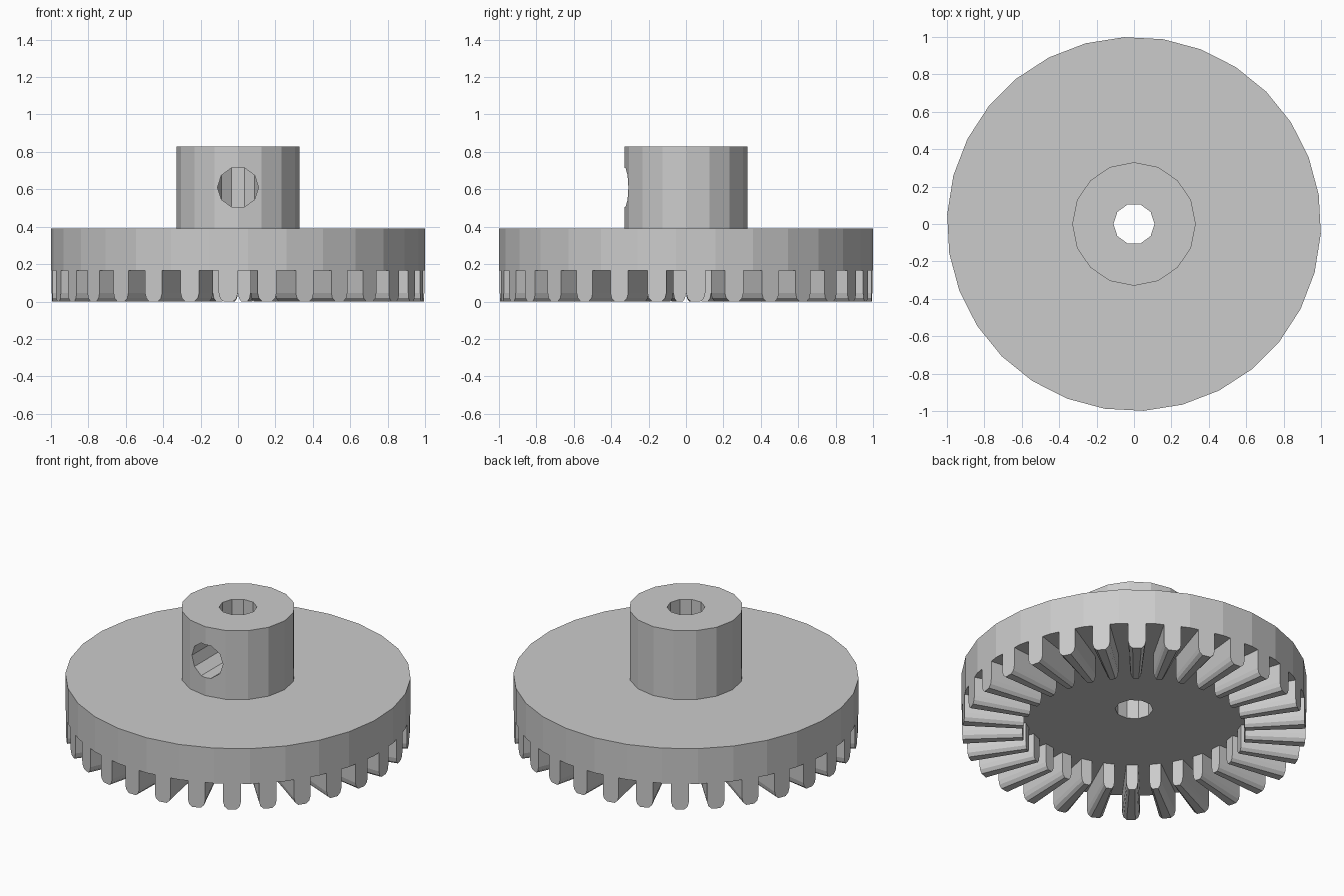
import bpy, bmesh
from math import pi, cos, sin, radians

if "Cube" in bpy.data.objects:
    bpy.data.objects.remove(bpy.data.objects["Cube"])

TEETH = 30
PITCH = 2 * pi / TEETH
PHASE = radians(3)
ROOT, TOP, HUB_TOP = 0.165, 0.39, 0.83


def make_object(name, bm):
    bmesh.ops.recalc_face_normals(bm, faces=bm.faces)
    mesh = bpy.data.meshes.new(name)
    bm.to_mesh(mesh)
    bm.free()
    obj = bpy.data.objects.new(name, mesh)
    bpy.context.collection.objects.link(obj)
    return obj


def prism(name, radius, z0, z1, sides, turn=0.0):
    """Upright n-sided prism with a corner at angle `turn`."""
    bm = bmesh.new()
    rings = [[bm.verts.new((radius * cos(turn + 2 * pi * i / sides),
                            radius * sin(turn + 2 * pi * i / sides), z))
              for i in range(sides)] for z in (z0, z1)]
    for ring in rings:
        bm.faces.new(ring)
    for i in range(sides):
        j = (i + 1) % sides
        bm.faces.new((rings[0][i], rings[0][j], rings[1][j], rings[1][i]))
    return make_object(name, bm)


def boolean(target, other, operation):
    mod = target.modifiers.new(other.name, 'BOOLEAN')
    mod.operation = operation
    mod.solver = 'EXACT'
    mod.object = other
    other.hide_render = True
    other.hide_viewport = True


# Gear disc, with one rim facet centred on each tooth
disc = prism("gear_disc", 1.0, ROOT, TOP, TEETH, PHASE + PITCH / 2)

# Hub, shaft bore and set screw hole
hub = prism("hub", 0.33, TOP, HUB_TOP, 16)
bore = prism("bore_cutter", 0.11, 0, 1, 10)
screw = prism("screw_hole_cutter", 0.11, 0, 0.5, 10)
screw.rotation_euler.x = pi / 2
screw.location.z = 0.61
boolean(disc, bore, 'DIFFERENCE')
boolean(hub, bore, 'DIFFERENCE')
boolean(hub, screw, 'DIFFERENCE')

# Crown teeth: rounded profile (half width, z) tapering towards the centre
half = [(0.051, ROOT), (0.051, 0.045), (0.044, 0.018), (0.025, 0.0)]
profile = half + [(-w, z) for w, z in reversed(half)]
outer = cos(PITCH / 2)
bm = bmesh.new()
for t in range(TEETH):
    a = PHASE + t * PITCH
    ends = []
    for r, scale in ((0.645, 0.65), (outer, 1.0)):
        ends.append([bm.verts.new((r * cos(a) - w * scale * sin(a),
                                   r * sin(a) + w * scale * cos(a), z))
                     for w, z in profile])
    for end in ends:
        bm.faces.new(end)
    for i in range(len(profile) - 1):
        bm.faces.new((ends[0][i], ends[0][i + 1], ends[1][i + 1], ends[1][i]))
make_object("crown_teeth", bm)
